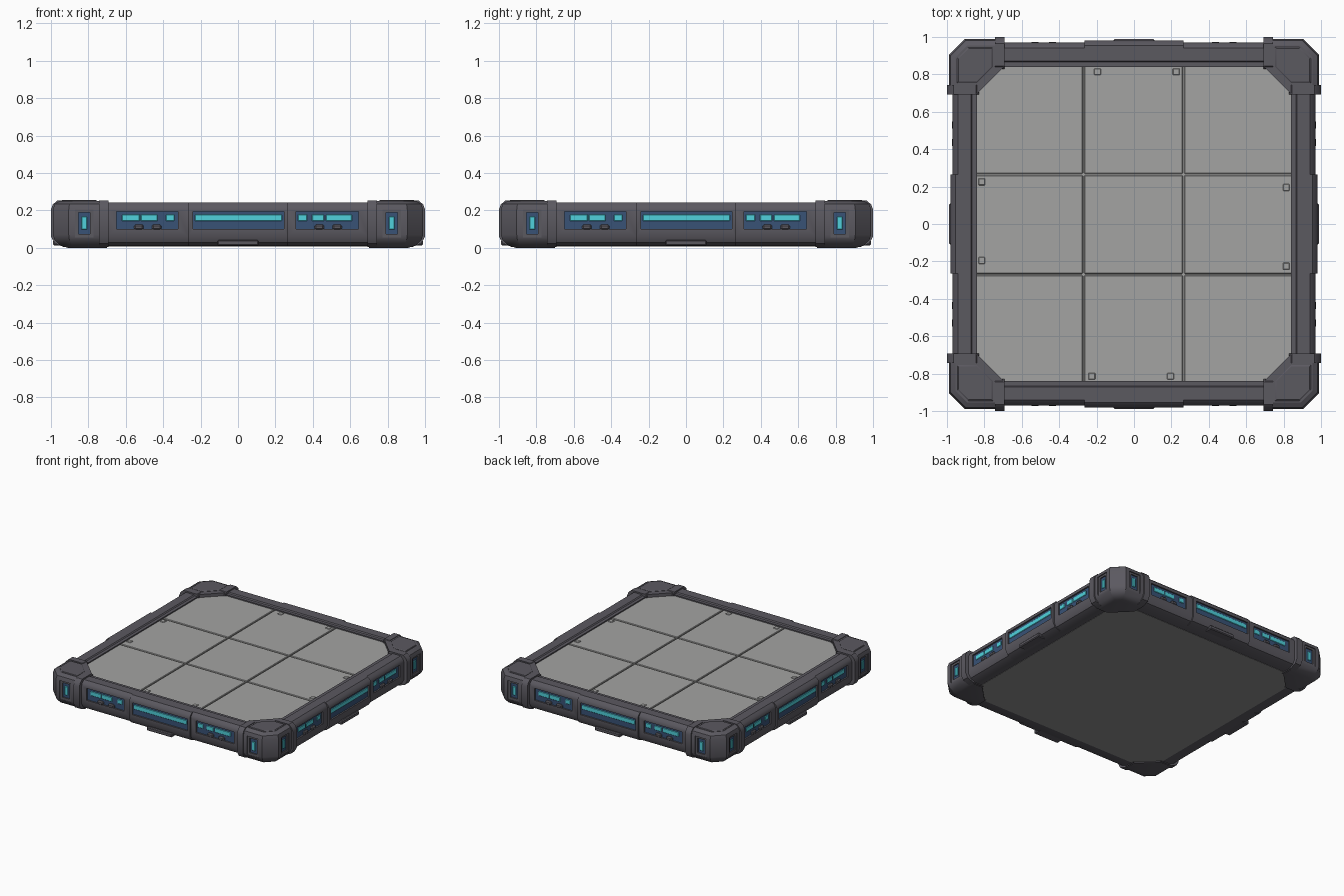
import bpy, bmesh, math
from mathutils import Vector

if "Cube" in bpy.data.objects:
    bpy.data.objects.remove(bpy.data.objects["Cube"])


def material(name, rgb):
    m = bpy.data.materials.new(name)
    m.diffuse_color = (*rgb, 1)
    m.use_nodes = True
    m.node_tree.nodes["Principled BSDF"].inputs["Base Color"].default_value = m.diffuse_color
    return m


FRAME = material("dark frame grey", (0.105, 0.10, 0.118))
FLOOR = material("floor grey", (0.37, 0.37, 0.365))
UNDER = material("underside grey", (0.27, 0.27, 0.27))
BLUE = material("deep blue", (0.04, 0.085, 0.18))
CYAN = material("cyan light", (0.08, 0.64, 0.72))


def loft(rings):
    """Mesh from matching closed rings of points, capped at both ends."""
    bm = bmesh.new()
    rows = [[bm.verts.new(p) for p in r] for r in rings]
    n = len(rows[0])
    for a, b in zip(rows, rows[1:]):
        for i in range(n):
            bm.faces.new((a[i], a[(i + 1) % n], b[(i + 1) % n], b[i]))
    bm.faces.new(rows[0])
    bm.faces.new(rows[-1])
    bmesh.ops.recalc_face_normals(bm, faces=bm.faces)
    me = bpy.data.meshes.new("part")
    bm.to_mesh(me)
    bm.free()
    return me


def box(x0, x1, y0, y1, z0, z1, bevel=0.0):
    me = loft([[(x0, y0, z), (x1, y0, z), (x1, y1, z), (x0, y1, z)] for z in (z0, z1)])
    if bevel:
        bm = bmesh.new()
        bm.from_mesh(me)
        bmesh.ops.bevel(bm, geom=bm.edges[:], offset=bevel, segments=1, affect='EDGES')
        bm.to_mesh(me)
        bm.free()
    return me


def place(name, me, mat, turns=(0,)):
    """Put the mesh in the scene, repeated by quarter turns about z."""
    me.materials.clear()
    me.materials.append(mat)
    me.shade_smooth()
    me.set_sharp_from_angle(angle=math.radians(30))
    for k in turns:
        ob = bpy.data.objects.new(name, me)
        ob.rotation_euler.z = k * math.pi / 2
        bpy.context.collection.objects.link(ob)


def cut(me, cutters):
    """Subtract box meshes and return the finished mesh."""
    ob = bpy.data.objects.new("cut_target", me)
    helpers = [bpy.data.objects.new("cutter", c) for c in cutters]
    for o in [ob] + helpers:
        bpy.context.collection.objects.link(o)
    for h in helpers:
        h.hide_render = True
        m = ob.modifiers.new("cut", 'BOOLEAN')
        m.operation, m.solver, m.object = 'DIFFERENCE', 'EXACT', h
    bpy.context.view_layer.update()
    dg = bpy.context.evaluated_depsgraph_get()
    res = bpy.data.meshes.new_from_object(ob.evaluated_get(dg))
    for o in [ob] + helpers:
        bpy.data.objects.remove(o)
    return res


ALL = (0, 1, 2, 3)


def run(profile, x0, x1):
    """Extrude a (distance from centre, z) profile along the front side."""
    return loft([[(x, -d, z) for d, z in profile] for x in (x0, x1)])


def rail_profile(d, top):
    return [(0.84, 0.01), (d - 0.06, 0.01), (d - 0.018, 0.028), (d, 0.06),
            (d, 0.205), (d - 0.008, 0.225), (d - 0.028, top), (0.872, top),
            (0.865, top - 0.008), (0.84, top - 0.008)]


# Side rails: three segments, each with a recessed light window
segments = [("left_rail", -0.70, -0.265, 0.970, -0.65, -0.32),
            ("middle_rail", -0.265, 0.265, 0.982, -0.24, 0.245),
            ("right_rail", 0.265, 0.70, 0.970, 0.31, 0.645)]
lights = {"left_rail": [(-0.62, -0.525), (-0.52, -0.43), (-0.385, -0.34)],
          "middle_rail": [(-0.23, 0.235)],
          "right_rail": [(0.32, 0.37), (0.395, 0.46), (0.47, 0.61)]}
for name, x0, x1, d, w0, w1 in segments:
    me = cut(run(rail_profile(d, 0.243), x0, x1),
             [box(w0, w1, -d - 0.05, -d + 0.02, 0.10, 0.195)])
    place(name, me, FRAME, ALL)
    place(name + "_window", box(w0, w1, -d + 0.012, -d + 0.021, 0.10, 0.195), BLUE, ALL)
    for a, b in lights[name]:
        place(name + "_light", box(a, b, -d + 0.006, -d + 0.013, 0.143, 0.178, 0.003), CYAN, ALL)

# Small studs under the outer windows and a tab below the middle one
for x in (-0.53, -0.435, 0.435, 0.53):
    place("rail_stud", box(x - 0.025, x + 0.025, -0.974, -0.94, 0.095, 0.125, 0.008), FRAME, ALL)
place("rail_tab", box(-0.11, 0.11, -0.988, -0.90, 0.012, 0.042, 0.006), FRAME, ALL)


# Corner blocks: chamfered outline lofted upward, with windows on both faces
def corner_ring(z, i):
    o, c = 0.99 - i, 0.905 - 0.4 * i
    pts = [(0.70, o), (c, o), (o, c), (o, 0.70), (0.835, 0.70), (0.70, 0.835)]
    return [(a, -b, z) for a, b in pts]


block = loft([corner_ring(*l) for l in ((0, 0.08), (0.012, 0.04), (0.045, 0.008), (0.07, 0),
                                        (0.205, 0), (0.235, 0.01), (0.25, 0.035))])


def both(a0, a1, d0, d1, z0, z1, bevel=0.0):
    """A box on the corner's front face and its twin on the right face."""
    return [box(a0, a1, -d1, -d0, z0, z1, bevel), box(d0, d1, -a1, -a0, z0, z1, bevel)]


block = cut(block, both(0.772, 0.872, 0.982, 1.05, 0.055, 0.205))
block = cut(block, both(0.79, 0.853, 0.968, 1.05, 0.075, 0.19))
place("corner_block", block, FRAME, ALL)
for me in both(0.79, 0.853, 0.966, 0.973, 0.075, 0.19):
    place("corner_window", me, BLUE, ALL)
for me in both(0.808, 0.836, 0.972, 0.98, 0.097, 0.167, 0.003):
    place("corner_light", me, CYAN, ALL)

# Raised cap on each corner
cap = [(0.755, 0.945), (0.885, 0.945), (0.945, 0.885), (0.945, 0.755), (0.84, 0.755), (0.755, 0.84)]
mid = Vector((0.855, 0.855))
rings = []
for z, s in ((0.245, 1.0), (0.252, 1.0), (0.256, 0.94)):
    ps = [mid + (Vector(p) - mid) * s for p in cap]
    rings.append([(p.x, -p.y, z) for p in ps])
place("corner_cap", loft(rings), FRAME, ALL)

# Collar bands where rails meet the corners
band = [(0.83, 0.004), (0.93, 0.004), (0.98, 0.024), (1.0, 0.06), (1.0, 0.205),
        (0.99, 0.232), (0.965, 0.254), (0.845, 0.254), (0.83, 0.24)]
for s in (-1, 1):
    place("collar", run(band, *sorted((s * 0.692, s * 0.742))), FRAME, ALL)

# Floor: nine tiles over a base sheet, with small edge clips
place("floor_base", box(-0.85, 0.85, -0.85, 0.85, 0.15, 0.215), FLOOR)
lines = [-0.85, -0.27, 0.265, 0.85]
for i in range(3):
    for j in range(3):
        place("floor_tile", box(lines[i] + 0.004, lines[i + 1] - 0.004, lines[j] + 0.004,
                                lines[j + 1] - 0.004, 0.19, 0.226, 0.004), FLOOR)
for x in (-0.225, 0.195):
    place("floor_clip", box(x - 0.018, x + 0.018, -0.832, -0.796, 0.22, 0.231, 0.003), FLOOR, ALL)

# Underside plate
place("underside_plate", box(-0.85, 0.85, -0.85, 0.85, 0.008, 0.14), UNDER)
